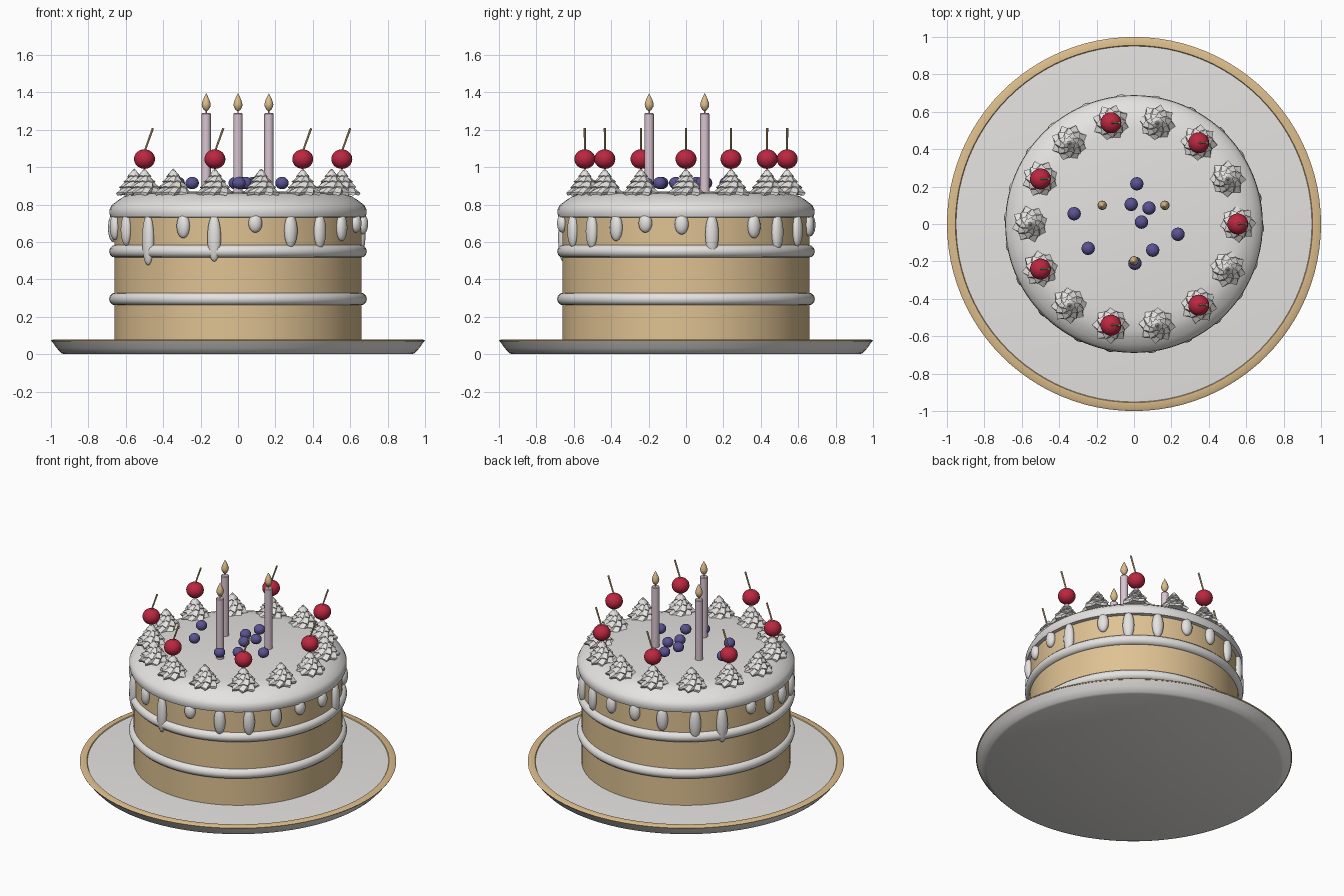
import bpy, bmesh, math
from mathutils import Vector, Matrix

if "Cube" in bpy.data.objects:
    bpy.data.objects.remove(bpy.data.objects["Cube"])


def material(name, rgb):
    m = bpy.data.materials.new(name)
    m.diffuse_color = (*rgb, 1)
    m.use_nodes = True
    m.node_tree.nodes["Principled BSDF"].inputs["Base Color"].default_value = m.diffuse_color
    return m


CREAM = material("cream white", (0.78, 0.77, 0.75))
SPONGE = material("sponge tan", (0.74, 0.54, 0.29))
GOLD = material("gold", (0.72, 0.51, 0.26))
RED = material("cherry red", (0.50, 0.02, 0.05))
BLUE = material("berry blue", (0.10, 0.085, 0.29))
PINK = material("candle pink", (0.70, 0.56, 0.64))


def finish(name, bm, mat, smooth=True):
    bmesh.ops.recalc_face_normals(bm, faces=bm.faces)
    me = bpy.data.meshes.new(name)
    bm.to_mesh(me)
    bm.free()
    me.materials.append(mat)
    ob = bpy.data.objects.new(name, me)
    bpy.context.collection.objects.link(ob)
    if smooth:
        bpy.ops.object.select_all(action='DESELECT')
        ob.select_set(True)
        bpy.context.view_layer.objects.active = ob
        bpy.ops.object.shade_smooth_by_angle(angle=math.radians(35))
    return ob


def copy_at(ob, loc):
    c = ob.copy()
    bpy.context.collection.objects.link(c)
    c.location = loc
    return c


def lathe(name, profile, mat, n=96, closed=False):
    """Spin a (radius, z) profile round the z axis."""
    bm = bmesh.new()
    rings = []
    for r, z in profile:
        if r == 0:
            rings.append([bm.verts.new((0, 0, z))] * n)
        else:
            rings.append([bm.verts.new((r * math.cos(2 * math.pi * i / n),
                                        r * math.sin(2 * math.pi * i / n), z)) for i in range(n)])
    pairs = list(zip(rings, rings[1:])) + ([(rings[-1], rings[0])] if closed else [])
    for a, b in pairs:
        for i in range(n):
            j = (i + 1) % n
            vs = list(dict.fromkeys((a[i], a[j], b[j], b[i])))
            if len(vs) > 2:
                bm.faces.new(vs)
    return finish(name, bm, mat)


def ball(name, radius, mat, scale=(1, 1, 1), u=20, v=12):
    bm = bmesh.new()
    bmesh.ops.create_uvsphere(bm, u_segments=u, v_segments=v, radius=radius)
    bmesh.ops.scale(bm, vec=scale, verts=bm.verts)
    return finish(name, bm, mat)


def polar(r, a, z):
    return Vector((r * math.cos(a), r * math.sin(a), z))


# Plate and its gold rim
lathe("plate", [(0, 0), (0.93, 0), (0.945, 0.006), (0.97, 0.033), (0.995, 0.069),
                (0.95, 0.074), (0, 0.074)], CREAM)
lathe("plate_rim", [(0.95, 0.072), (0.997, 0.067), (1.0, 0.073), (0.99, 0.079), (0.955, 0.079)],
      GOLD, closed=True)

# Sponge body, cream bands and icing cap
lathe("sponge", [(0, 0.07), (0.66, 0.07), (0.66, 0.76), (0, 0.76)], SPONGE)
for z in (0.295, 0.55):
    band = [(0.655 + 0.034 * math.cos(t * math.pi / 6), z + 0.034 * math.sin(t * math.pi / 6))
            for t in range(12)]
    lathe("cream_band", band, CREAM, closed=True)
lathe("icing_cap", [(0, 0.73), (0.66, 0.73), (0.682, 0.733), (0.687, 0.75), (0.687, 0.775),
                    (0.675, 0.797), (0.645, 0.82), (0.61, 0.843), (0.57, 0.858),
                    (0.5, 0.867), (0, 0.872)], CREAM)

# Icing drips: angle from the front in degrees, and height of the lower tip
drips = [(-80, .61), (-63.5, .58), (-46, .475), (-26, .62), (-11, .495), (8, .65), (25, .57),
         (41, .565), (56, .605), (71, .65), (88, .64), (102, .53), (123, .62), (137, .555),
         (153, .575), (170, .63), (186, .63), (202, .59), (220, .54), (235, .50),
         (253, .65), (267, .60)]
for deg, low in drips:
    half = (0.75 - low) / 2
    d = ball("drip", 1, CREAM, (0.028, 0.037, half), 16, 12)
    a = math.radians(deg - 90)
    d.location = polar(0.668, a, low + half)
    d.rotation_euler.z = a

# Piped cream swirl: stacked, twisted eight-point stars
bm = bmesh.new()
N = 16
steps = [(0.092, 0.848), (0.100, 0.862), (0.074, 0.886), (0.082, 0.892), (0.053, 0.917),
         (0.060, 0.922), (0.033, 0.946), (0.037, 0.951), (0.013, 0.978)]
rings = []
for k, (r, z) in enumerate(steps):
    twist = (k // 2) * 0.28 + k * 0.06
    rings.append([bm.verts.new(polar(r * (1 if i % 2 == 0 else 0.76), 2 * math.pi * i / N + twist,
                                     z + (0.006 if i % 2 else 0))) for i in range(N)])
for a, b in zip(rings, rings[1:]):
    for i in range(N):
        j = (i + 1) % N
        bm.faces.new((a[i], a[j], b[j], b[i]))
bm.faces.new(rings[0])
tip = bm.verts.new((0, 0, 0.992))
for i in range(N):
    bm.faces.new((rings[-1][i], rings[-1][(i + 1) % N], tip))
swirl = finish("cream_swirl", bm, CREAM, smooth=False)

# Cherry and its leaning stem
cherry = ball("cherry", 0.056, RED, (1, 1, 0.93), 24, 16)
bm = bmesh.new()
lean = Vector((0.045, 0, 0.125))
bmesh.ops.create_cone(bm, cap_ends=True, segments=8, radius1=0.005, radius2=0.006,
                      depth=lean.length)
bmesh.ops.transform(bm, verts=bm.verts, matrix=Matrix.Translation(lean / 2) @
                    lean.to_track_quat('Z', 'Y').to_matrix().to_4x4())
stem = finish("cherry_stem", bm, GOLD)

# Fourteen swirls, every second one topped by a cherry
for k in range(14):
    p = polar(0.555, 2 * math.pi * k / 14, 0)
    s = swirl if k == 0 else copy_at(swirl, p)
    s.location = p
    s.rotation_euler.z = k * 0.7
    if k % 2 == 0:
        c = cherry if k == 0 else copy_at(cherry, p)
        c.location = p + Vector((0, 0, 1.043))
        t = stem if k == 0 else copy_at(stem, p)
        t.location = p + Vector((0, 0, 1.083))

# Blueberries
berries = [(0.015, 0.215), (-0.32, 0.055), (-0.015, 0.105), (0.08, 0.085), (0.04, 0.01),
           (0.235, -0.055), (-0.245, -0.13), (0.1, -0.14), (0.005, -0.21)]
for x, y in berries:
    ball("blueberry", 0.036, BLUE, (1, 1, 0.92), 16, 10).location = (x, y, 0.915)

# Candles with wicks and teardrop flames
for x, y in ((-0.17, 0.1), (0.165, 0.1), (0, -0.197)):
    parts = [
        lathe("candle", [(0, 0.86), (0.025, 0.86), (0.025, 1.284), (0.021, 1.289), (0, 1.289)],
              PINK, 20),
        lathe("wick", [(0, 1.28), (0.004, 1.28), (0.004, 1.31), (0, 1.31)], GOLD, 6),
        lathe("flame", [(0, 1.298), (0.013, 1.306), (0.022, 1.323), (0.024, 1.337),
                        (0.018, 1.358), (0.008, 1.38), (0, 1.396)], GOLD, 16)]
    for ob in parts:
        ob.location = (x, y, 0)
